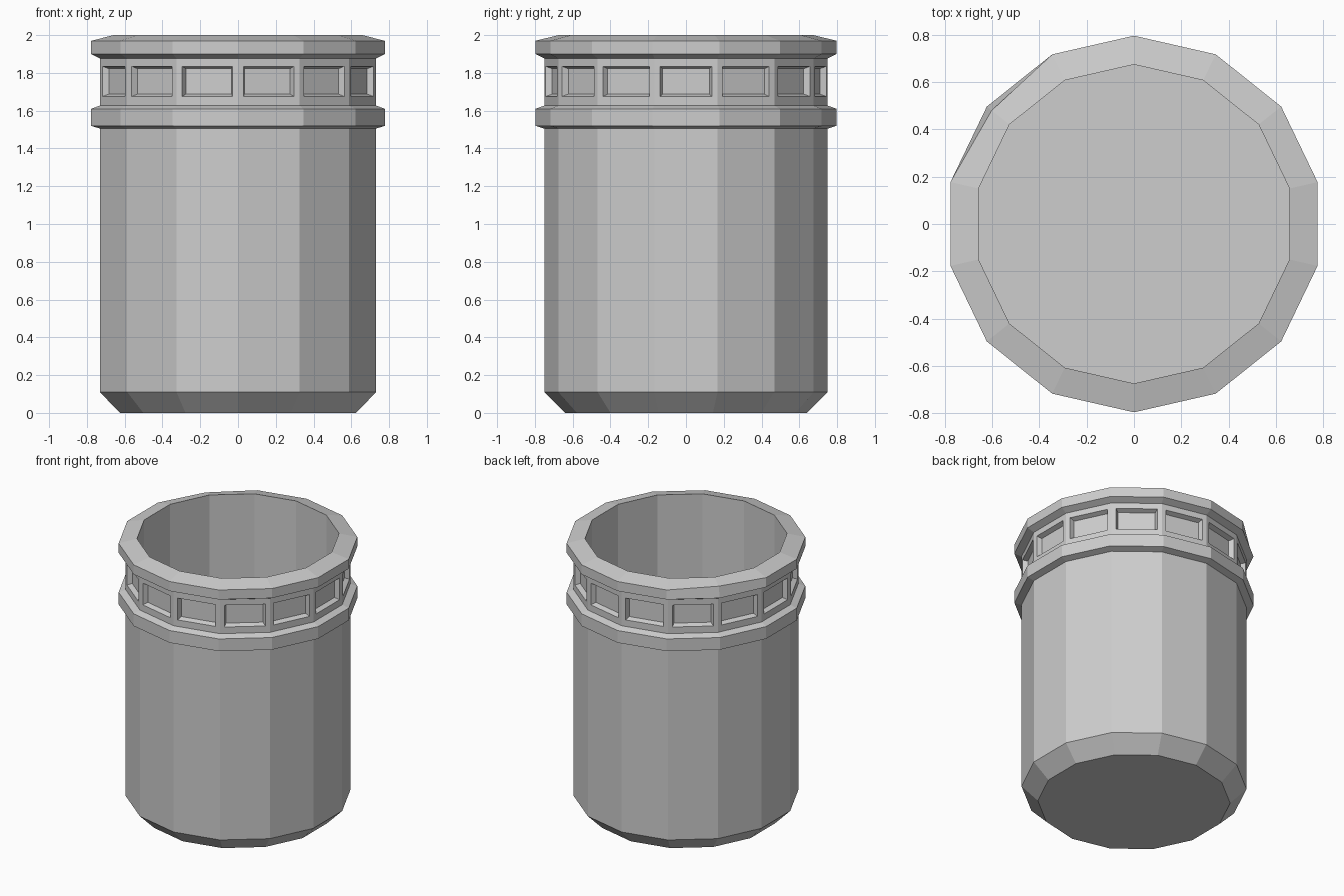
import bpy
import bmesh
import math

SIDES = 14

cube = bpy.data.objects.get("Cube")
if cube:
    bpy.data.objects.remove(cube)

# Single plain grey
grey = bpy.data.materials.new("light grey")
grey.use_nodes = True
colour = (0.61, 0.61, 0.61, 1)
grey.diffuse_color = colour
grey.node_tree.nodes["Principled BSDF"].inputs["Base Color"].default_value = colour

# Wall outline as (radius, height), from the base up and down the inside
BODY, BAND, BORE, BASE = 0.75, 0.797, 0.675, 0.641
WINDOW_LOW, WINDOW_HIGH = 1.645, 1.865
profile = [
    (BASE, 0), (BODY, 0.11),
    (BODY, 1.505), (BAND, 1.52), (BAND, 1.61), (BODY, 1.627),
    (BODY, WINDOW_LOW), (BODY, WINDOW_HIGH),
    (BODY, 1.877), (BAND, 1.9), (BAND, 1.97),
    (BORE, 2), (BORE, 0.1),
]

bm = bmesh.new()


def add_ring(radius, height):
    """One ring of the wall, with a corner on the front and the back."""
    ring = []
    for i in range(SIDES):
        a = math.pi / 2 + i * math.tau / SIDES
        ring.append(bm.verts.new((radius * math.cos(a), radius * math.sin(a), height)))
    return ring


# Outer wall, bands, rim and hollow inside
rings = [add_ring(r, z) for r, z in profile]
window_faces = []
for (lower, upper), (_, z) in zip(zip(rings, rings[1:]), profile):
    for i in range(SIDES):
        j = (i + 1) % SIDES
        face = bm.faces.new((lower[i], lower[j], upper[j], upper[i]))
        if z == WINDOW_LOW:
            window_faces.append(face)

# Base and inside floor
bm.faces.new(rings[0])
bm.faces.new(rings[-1])
bmesh.ops.recalc_face_normals(bm, faces=bm.faces[:])

# One slightly worn corner on the rim's edge
worn = rings[-3][2]
worn.co.x *= 0.967
worn.co.y *= 0.967
worn.co.z += 0.006

# Sunken panels around the neck: flat frame, then tapered recess
bmesh.ops.inset_individual(bm, faces=window_faces, thickness=0.03, use_even_offset=True)
bmesh.ops.inset_individual(bm, faces=window_faces, thickness=0.013, depth=-0.033,
                           use_even_offset=True)

mesh = bpy.data.meshes.new("container")
bm.to_mesh(mesh)
bm.free()
mesh.materials.append(grey)
container = bpy.data.objects.new("container", mesh)
bpy.context.collection.objects.link(container)
